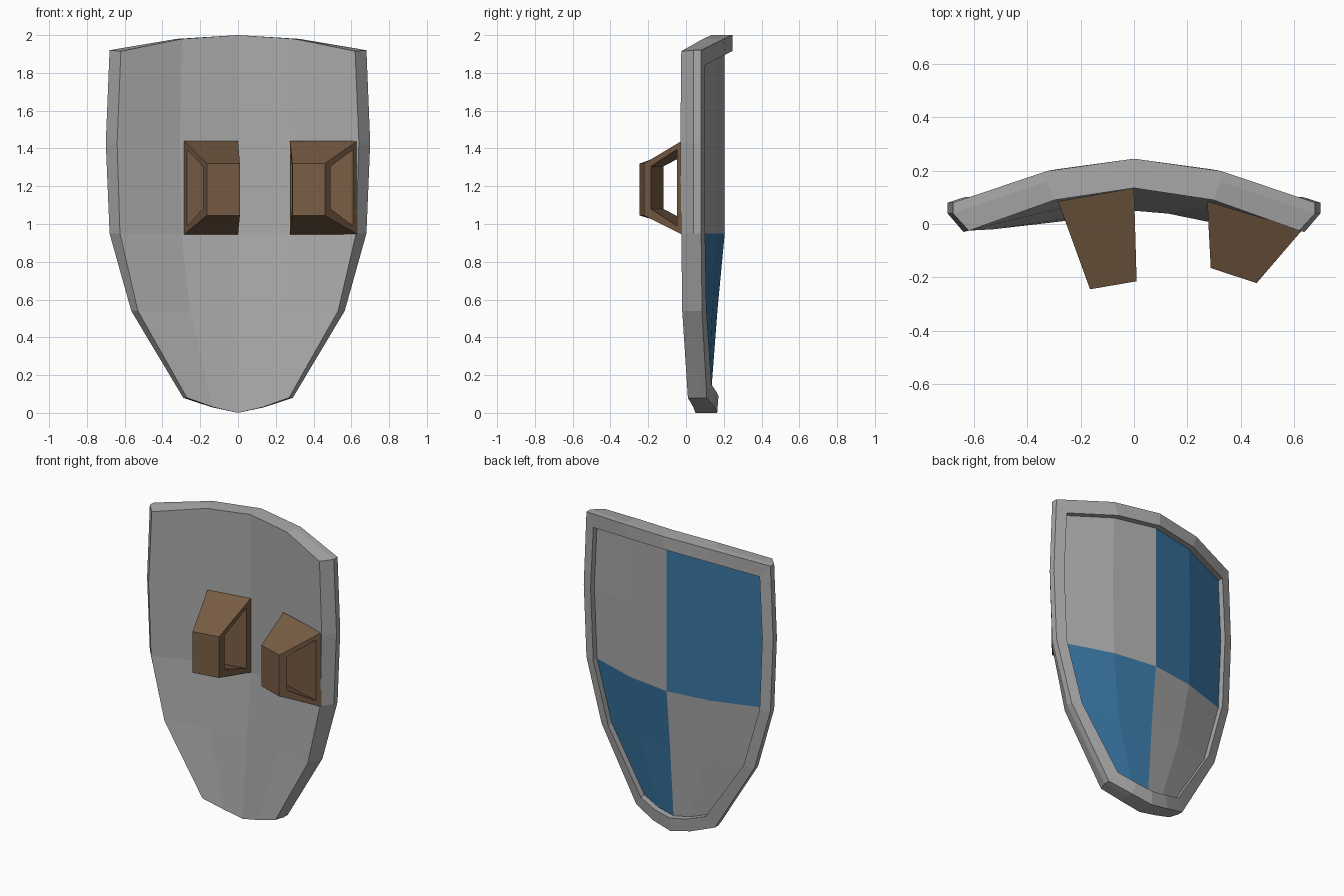
import bpy
import bmesh

if "Cube" in bpy.data.objects:
    bpy.data.objects.remove(bpy.data.objects["Cube"])


def material(name, rgb):
    m = bpy.data.materials.new(name)
    m.diffuse_color = (*rgb, 1)
    m.use_nodes = True
    m.node_tree.nodes["Principled BSDF"].inputs["Base Color"].default_value = m.diffuse_color
    return m


GREY = material("grey steel", (0.40, 0.40, 0.40))
BLUE = material("blue paint", (0.040, 0.18, 0.36))
BROWN = material("brown leather", (0.19, 0.11, 0.06))


def finish(bm, name, mats):
    bmesh.ops.recalc_face_normals(bm, faces=bm.faces)
    mesh = bpy.data.meshes.new(name)
    bm.to_mesh(mesh)
    bm.free()
    for m in mats:
        mesh.materials.append(m)
    ob = bpy.data.objects.new(name, mesh)
    bpy.context.collection.objects.link(ob)
    return ob


def grid(bm, rows):
    """Vertices of a curved sheet. Row: half width, edge y, centre y, edge z, mid z, centre z."""
    out = []
    for w, ye, yc, ze, zm, zc in rows:
        ym = yc - 0.28 * (yc - ye)
        half = [(0.48 * w, ym, zm), (w, ye, ze)]
        pts = [(-x, y, z) for x, y, z in reversed(half)] + [(0, yc, zc)] + half
        out.append([bm.verts.new(p) for p in pts])
    return out


def fill(bm, g):
    for i in range(len(g) - 1):
        for j in range(len(g[0]) - 1):
            yield i, j, bm.faces.new((g[i][j], g[i][j + 1], g[i + 1][j + 1], g[i + 1][j]))


def border(g):
    return (g[0] + [r[-1] for r in g[1:-1]] + g[-1][::-1]
            + [r[0] for r in g[-2:0:-1]])


def bridge(bm, a, b):
    n = len(a)
    for i in range(n):
        k = (i + 1) % n
        bm.faces.new((a[i], a[k], b[k], b[i]))


# shield: back sheet, bevelled side, raised rim and recessed quartered panel
back_rows = [(0.62, -0.025, 0.135, 1.915, 1.98, 2.0),
             (0.64, -0.03, 0.135, 1.43, 1.43, 1.43),
             (0.625, -0.025, 0.135, 0.95, 0.95, 0.95),
             (0.53, -0.02, 0.095, 0.54, 0.54, 0.54),
             (0.27, 0.01, 0.05, 0.08, 0.03, 0.0)]
front_rows = [(0.68, 0.08, 0.245, 1.92, 1.98, 2.0),
              (0.70, 0.08, 0.245, 1.43, 1.43, 1.43),
              (0.68, 0.08, 0.245, 0.95, 0.95, 0.95),
              (0.565, 0.085, 0.205, 0.54, 0.54, 0.54),
              (0.29, 0.11, 0.165, 0.08, 0.03, 0.0)]
inner_rows = [(0.615, 0.101, 0.245, 1.84, 1.895, 1.915),
              (0.635, 0.101, 0.245, 1.43, 1.43, 1.43),
              (0.615, 0.101, 0.245, 0.95, 0.95, 0.95),
              (0.50, 0.108, 0.207, 0.55, 0.55, 0.55),
              (0.24, 0.135, 0.172, 0.15, 0.11, 0.09)]


def shift(rows, d):
    return [(w, ye + d, yc + d, *z) for w, ye, yc, *z in rows]


bm = bmesh.new()
back, side, front, inner, panel = [grid(bm, r) for r in (
    back_rows, shift(front_rows, -0.04), front_rows, inner_rows, shift(inner_rows, -0.04))]
rings = [border(g) for g in (back, side, front, inner, panel)]
for a, b in zip(rings, rings[1:]):
    bridge(bm, a, b)
list(fill(bm, back))
for i, j, f in fill(bm, panel):
    f.material_index = int((i < 2) == (j < 2))   # opposite quarters are blue
used = [v for v in bm.verts if not v.link_faces]
bmesh.ops.delete(bm, geom=used, context='VERTS')
finish(bm, "shield", [GREY, BLUE])


# handles: closed trapezoid frames running across the back
def handle(name, ends):
    """Each end: base (x, y) on the shield and tip (x, y) away from it."""
    bm = bmesh.new()
    loops = []
    for base, tip in ends:
        def point(t, z):
            return bm.verts.new((base[0] + (tip[0] - base[0]) * t,
                                 base[1] + (tip[1] - base[1]) * t, z))
        outer = [point(0, 1.44), point(1, 1.32), point(1, 1.045), point(0, 0.945)]
        hole = [point(0.13, 1.395), point(0.82, 1.305), point(0.82, 1.08), point(0.13, 0.99)]
        loops.append((outer, hole))
    (o1, h1), (o2, h2) = loops
    for a, b in ((o1, o2), (o2, h2), (h2, h1), (h1, o1)):
        bridge(bm, a, b)
    finish(bm, name, [BROWN])


handle("left_handle", [((-0.285, 0.085), (-0.165, -0.245)), ((0.0, 0.135), (0.01, -0.215))])
handle("right_handle", [((0.275, 0.085), (0.288, -0.165)), ((0.632, -0.022), (0.46, -0.222))])
